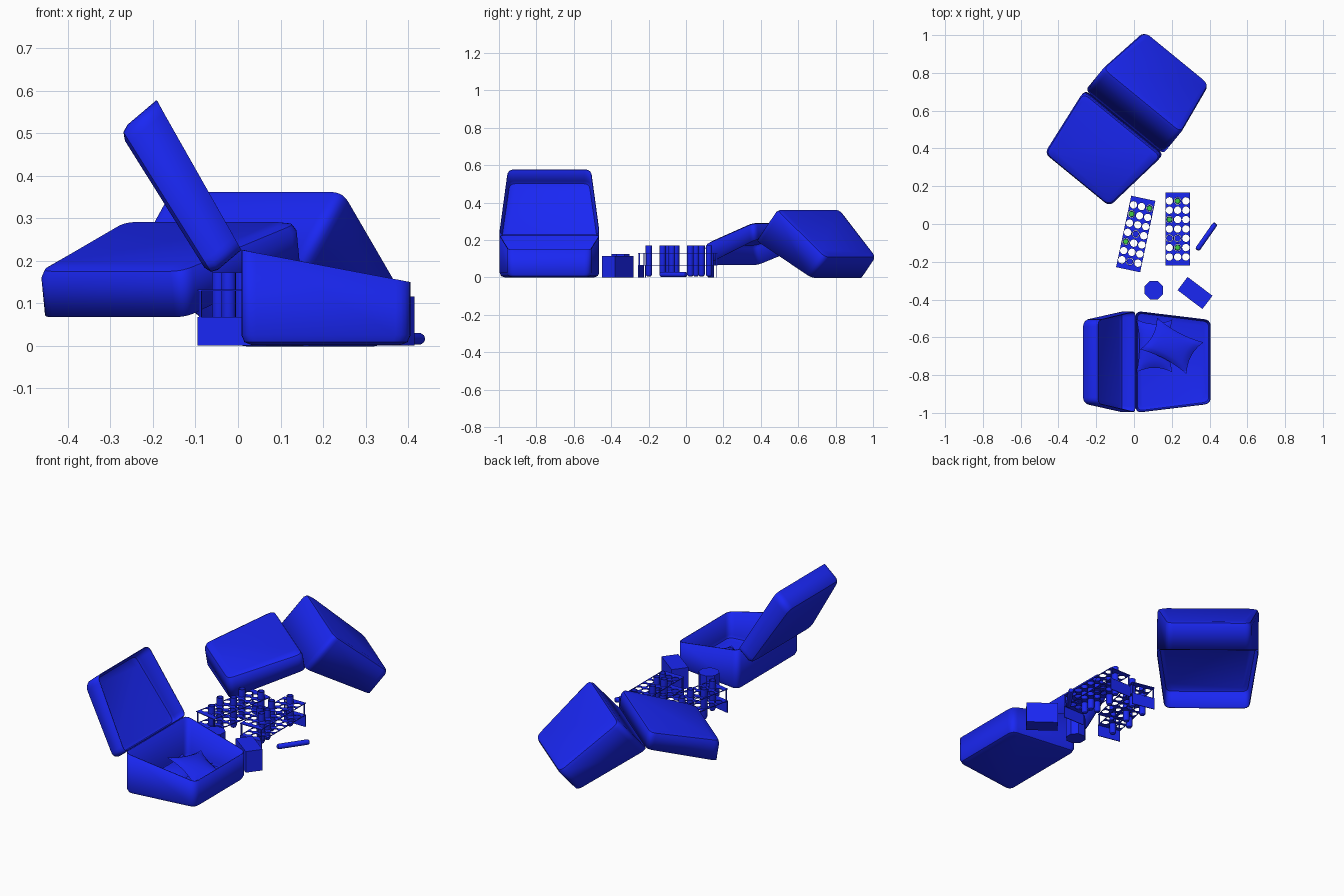
import bpy, bmesh, math
from mathutils import Matrix, Vector

if "Cube" in bpy.data.objects:
    bpy.data.objects.remove(bpy.data.objects["Cube"])

def material(name, rgb):
    m = bpy.data.materials.new(name)
    m.diffuse_color = (*rgb, 1)
    m.use_nodes = True
    m.node_tree.nodes["Principled BSDF"].inputs["Base Color"].default_value = m.diffuse_color
    return m

BLUE = material("blue", (0.01, 0.02, 0.9))
GREEN = material("green", (0.05, 0.6, 0.05))

def finish(name, bm, mat=BLUE, world=Matrix(), solid=0, angle=35):
    bmesh.ops.recalc_face_normals(bm, faces=bm.faces)
    me = bpy.data.meshes.new(name)
    bm.to_mesh(me)
    bm.free()
    ob = bpy.data.objects.new(name, me)
    bpy.context.collection.objects.link(ob)
    me.materials.append(mat)
    ob.matrix_world = world
    if solid:
        mod = ob.modifiers.new("shell", 'SOLIDIFY')
        mod.thickness = solid
    bpy.ops.object.select_all(action='DESELECT')
    ob.select_set(True)
    bpy.context.view_layer.objects.active = ob
    bpy.ops.object.shade_smooth_by_angle(angle=math.radians(angle))
    return ob

def place(x, y, z, turn=0):
    return Matrix.Translation((x, y, z)) @ Matrix.Rotation(math.radians(turn), 4, 'Z')

# ---- cooler shells: rounded trapezoid plan, hinge edge at the local origin
def plan(inset, r=0.035, n=5):
    x0, x1, a, b = inset, 0.398 - inset, 0.27 - inset, 0.222 - inset
    pts = [Vector(p) for p in ((x0, -a), (x1, -b), (x1, b), (x0, a))]
    out = []
    for i, p in enumerate(pts):
        d0 = (pts[i - 1] - p).normalized() * r
        d1 = (pts[(i + 1) % 4] - p).normalized() * r
        for k in range(n + 1):
            t = k / n
            out.append(p + d0 * (1 - t) ** 2 + d1 * t ** 2)
    return out

def loft(rings):
    bm = bmesh.new()
    loops = [[bm.verts.new((p.x, p.y, zf(p.x))) for p in plan(ins)] for ins, zf in rings]
    for lo, hi in zip(loops, loops[1:]):
        n = len(lo)
        for i in range(n):
            bm.faces.new((lo[i], lo[(i + 1) % n], hi[(i + 1) % n], hi[i]))
    bm.faces.new(loops[-1])
    return bm

def cooler(name, world):
    def rim(x): return -0.19 * x
    def top(x): return 0.097 - 0.145 * x
    base = loft([(0, rim), (0, lambda x: -0.2), (0.007, lambda x: -0.217), (0.025, lambda x: -0.224)])
    finish(name + "_box", base, world=world, solid=0.005)
    lid = loft([(0, rim), (0, lambda x: top(x) - 0.025), (0.007, lambda x: top(x) - 0.008),
                (0.025, top)])
    swing = Matrix.Rotation(math.radians(-130.3), 4, 'Y')
    finish(name + "_lid", lid, world=world @ swing, solid=0.005)

cooler("front_cooler", Matrix.Translation((0.008, -0.73, 0.225)))

# second cooler lies upside down like a tent
t, h = math.radians(41), math.radians(50.7)
u = Vector((math.cos(h), math.sin(h), 0))
w = Vector((math.sin(h), -math.cos(h), 0))
up = Vector((0, 0, 1))
X = u * math.cos(t) - up * math.sin(t)
Z = -u * math.sin(t) - up * math.cos(t)
tipped = Matrix((X, w, Z)).transposed().to_4x4()
cooler("tipped_cooler", Matrix.Translation((-0.051, 0.54, 0.202)) @ tipped)

# ---- cold packs: pinched pillows
def pillow(name, sx, sy, thick, world):
    bm = bmesh.new()
    for side in (-1, 1):
        g = bmesh.ops.create_grid(bm, x_segments=12, y_segments=12, size=1)
        for v in g["verts"]:
            x, y = v.co.x, v.co.y
            bulge = max(0, (1 - x * x) * (1 - y * y)) ** 0.6
            v.co = (x * sx / 2 * (1 - 0.17 * (1 - y * y)),
                    y * sy / 2 * (1 - 0.17 * (1 - x * x)), side * thick / 2 * bulge)
    bmesh.ops.remove_doubles(bm, verts=bm.verts, dist=1e-5)
    finish(name, bm, world=world, angle=60)

pillow("lower_cold_pack", 0.19, 0.28, 0.045, place(0.108, -0.645, 0.03))
pillow("upper_cold_pack", 0.28, 0.19, 0.05,
       place(0.2, -0.645, 0.065, -28) @ Matrix.Rotation(0.08, 4, 'Y'))

# ---- small boxes and cylinders
def block(bm, size, at):
    bmesh.ops.create_cube(bm, size=1, matrix=Matrix.Translation(at) @ Matrix.Diagonal((*size, 1)))

def lathe(bm, profile, n, cap=True):
    loops = [[bm.verts.new((r * math.cos(2 * math.pi * (i + .5) / n),
                            r * math.sin(2 * math.pi * (i + .5) / n), z)) for i in range(n)]
             for r, z in profile]
    for lo, hi in zip(loops, loops[1:]):
        for i in range(n):
            bm.faces.new((lo[i], lo[(i + 1) % n], hi[(i + 1) % n], hi[i]))
    bm.faces.new(loops[0])
    if cap:
        bm.faces.new(loops[-1])

bm = bmesh.new()
block(bm, (0.165, 0.088, 0.116), (0, 0, 0.058))
finish("carton", bm, world=place(0.323, -0.365, 0, -37))

bm = bmesh.new()
lathe(bm, [(0.053, 0), (0.053, 0.125)], 8)
finish("jar", bm, world=place(0.105, -0.35, 0))

bm = bmesh.new()
lathe(bm, [(0.006, -0.086), (0.012, -0.082), (0.014, -0.075), (0.014, 0.075), (0.012, 0.082),
           (0.006, 0.086)], 12)
finish("pen", bm, world=place(0.383, -0.067, 0.016, 55) @ Matrix.Rotation(math.pi / 2, 4, 'Y'))

# ---- test tube racks: two perforated plates, end panels and corner posts
CX, CY, COLS, ROWS, N = 0.0435, 0.0495, 3, 7, 16

def perforated(bm, z):
    thick = 0.004
    faces = []
    for c in range(COLS):
        for r in range(ROWS):
            ox, oy = (c - 1) * CX, (r - 3) * CY
            inner, outer = [], []
            for k in range(N):
                a = 2 * math.pi * k / N
                ca, sa = math.cos(a), math.sin(a)
                s = 0.5 / max(abs(ca), abs(sa))
                inner.append(bm.verts.new((ox + 0.0195 * ca, oy + 0.0195 * sa, z)))
                outer.append(bm.verts.new((ox + CX * s * ca, oy + CY * s * sa, z)))
            for k in range(N):
                j = (k + 1) % N
                faces.append(bm.faces.new((inner[k], outer[k], outer[j], inner[j])))
    ext = bmesh.ops.extrude_face_region(bm, geom=faces, use_keep_orig=True)
    vs = [e for e in ext["geom"] if isinstance(e, bmesh.types.BMVert)]
    bmesh.ops.translate(bm, verts=vs, vec=(0, 0, thick))
    for s in (-1, 1):
        block(bm, (CX * COLS, 0.02, thick), (0, s * (CY * 3.5 + 0.01), z + thick / 2))

def rack(name, world, tubes):
    bm = bmesh.new()
    perforated(bm, 0.063)
    perforated(bm, 0.128)
    for s in (-1, 1):
        block(bm, (CX * COLS, 0.004, 0.065), (0, s * 0.191, 0.0325))
        for q in (-1, 1):
            block(bm, (0.006, 0.006, 0.066), (q * 0.06, s * 0.188, 0.098))
    finish(name, bm, world=world, angle=30)
    for i, (c, r, liquid) in enumerate(tubes):
        at = world @ Matrix.Translation(((c - 1) * CX, (3 - r) * CY, 0))
        bm = bmesh.new()
        lathe(bm, [(0.006, 0.004), (0.013, 0.008), (0.0175, 0.018), (0.0175, 0.172),
                   (0.0155, 0.172), (0.0155, 0.02)], 12)
        finish(f"{name}_tube_{i + 1}", bm, world=at)
        if liquid:
            bm = bmesh.new()
            lathe(bm, [(0.014, 0.022), (0.014, 0.12)], 12)
            finish(f"{name}_sample_{i + 1}", bm, GREEN, at)

rack("right_rack", place(0.231, -0.026, 0),
     [(1, 0, 1), (0, 2, 1), (1, 5, 1), (0, 4, 0), (1, 4, 0)])
rack("left_rack", place(0.009, -0.053, 0, -12),
     [(2, 0, 1), (0, 1, 1), (0, 4, 1), (1, 6, 0), (1, 3, 0)])
